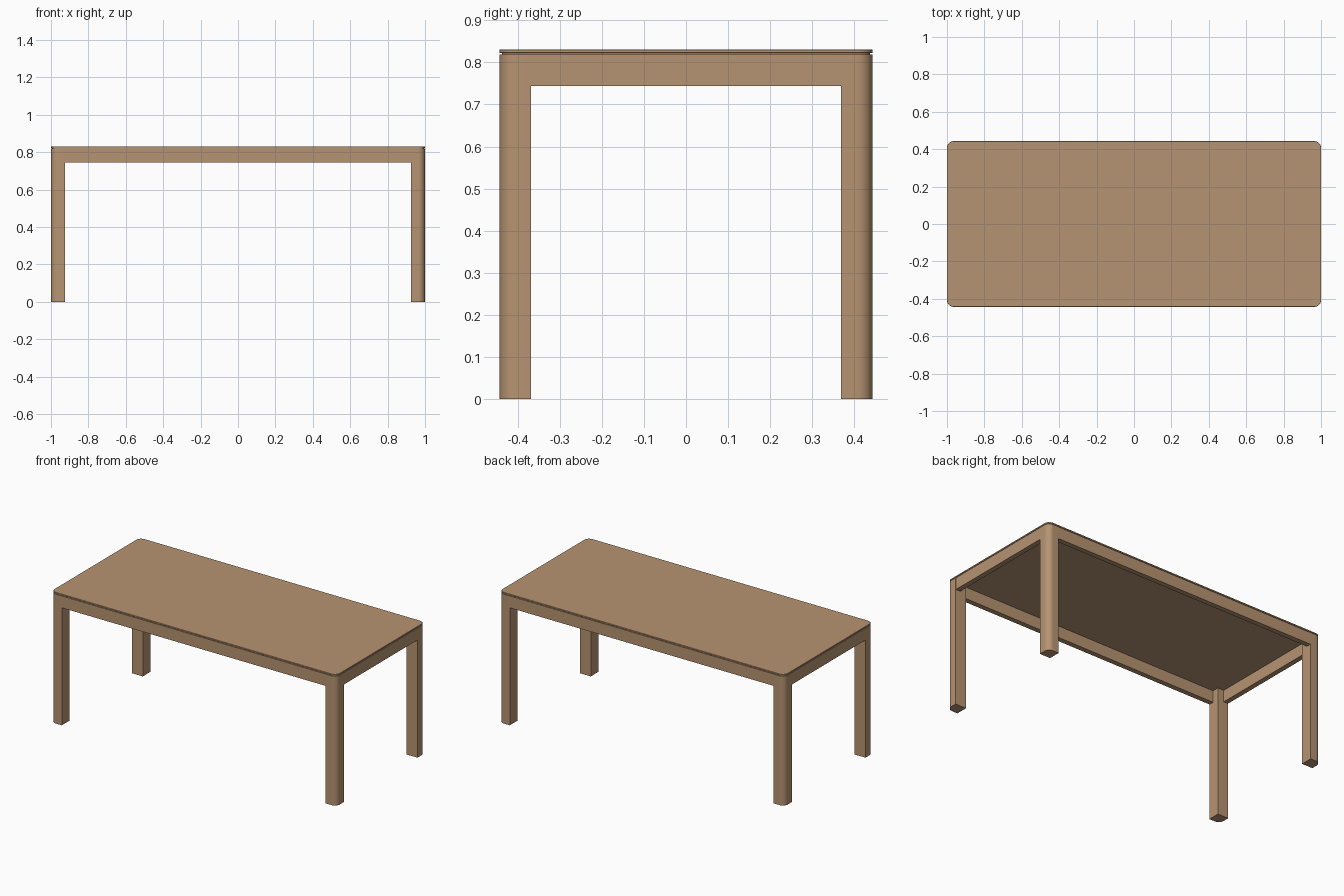
import bpy, bmesh, math

if "Cube" in bpy.data.objects:
    bpy.data.objects.remove(bpy.data.objects["Cube"])

X, Y = 1.0, 0.443        # half length and half depth
LEG, R = 0.075, 0.036    # leg width and outer corner radius
APRON = 0.033            # apron thickness
H = 0.819                # top of legs and aprons

wood = bpy.data.materials.new("light_brown_wood")
wood.diffuse_color = (0.47, 0.295, 0.168, 1)
wood.use_nodes = True
wood.node_tree.nodes["Principled BSDF"].inputs["Base Color"].default_value = wood.diffuse_color


def prism(name, profile, z0, z1, bevel=0.0):
    """Extrude a closed xy profile from z0 to z1."""
    bm = bmesh.new()
    face = bm.faces.new([bm.verts.new((x, y, z0)) for x, y in profile])
    ext = bmesh.ops.extrude_face_region(bm, geom=[face])["geom"]
    for v in ext:
        if isinstance(v, bmesh.types.BMVert):
            v.co.z = z1
    bmesh.ops.recalc_face_normals(bm, faces=bm.faces)
    if bevel:
        rim = [e for e in bm.edges if abs(e.verts[0].co.z - e.verts[1].co.z) < 1e-6]
        bmesh.ops.bevel(bm, geom=rim, offset=bevel, segments=1, affect='EDGES')
    mesh = bpy.data.meshes.new(name)
    bm.to_mesh(mesh)
    bm.free()
    mesh.materials.append(wood)
    obj = bpy.data.objects.new(name, mesh)
    bpy.context.collection.objects.link(obj)
    bpy.ops.object.select_all(action='DESELECT')
    obj.select_set(True)
    bpy.context.view_layer.objects.active = obj
    bpy.ops.object.shade_smooth_by_angle(angle=math.radians(30))
    return obj


def arc(cx, cy, r, start):
    """Quarter circle of points, counter-clockwise."""
    return [(cx + r * math.cos(start + i * math.pi / 20),
             cy + r * math.sin(start + i * math.pi / 20)) for i in range(11)]


def rounded_rect(hx, hy, r):
    pts = []
    for i, (sx, sy) in enumerate([(1, 1), (-1, 1), (-1, -1), (1, -1)]):
        pts += arc(sx * (hx - r), sy * (hy - r), r, i * math.pi / 2)
    return pts


def box(x0, x1, y0, y1):
    return [(x0, y0), (x1, y0), (x1, y1), (x0, y1)]


# Table top, over a recessed panel that leaves a thin shadow gap
prism("table_top", rounded_rect(X, Y, R), 0.822, 0.831, 0.001)
prism("recessed_under_panel", rounded_rect(X - 0.006, Y - 0.006, R - 0.006), H - 0.001, 0.822)

# Four legs with the outer corner rounded
leg = [(X - LEG, Y - LEG), (X, Y - LEG)] + arc(X - R, Y - R, R, 0) + [(X - LEG, Y)]
for sy, depth in ((-1, "front"), (1, "back")):
    for sx, side in ((-1, "left"), (1, "right")):
        prism(f"{depth}_{side}_leg", [(sx * x, sy * y) for x, y in leg], 0, H)

# Aprons between the legs, almost flush with their outer faces
E = 0.001
for s, name in ((-1, "front_apron"), (1, "back_apron")):
    prism(name, box(LEG - X, X - LEG, s * (Y - E), s * (Y - APRON)), 0.744, H)
for s, name in ((-1, "left_apron"), (1, "right_apron")):
    prism(name, box(s * (X - E), s * (X - APRON), LEG - Y, Y - LEG), 0.744, H)
